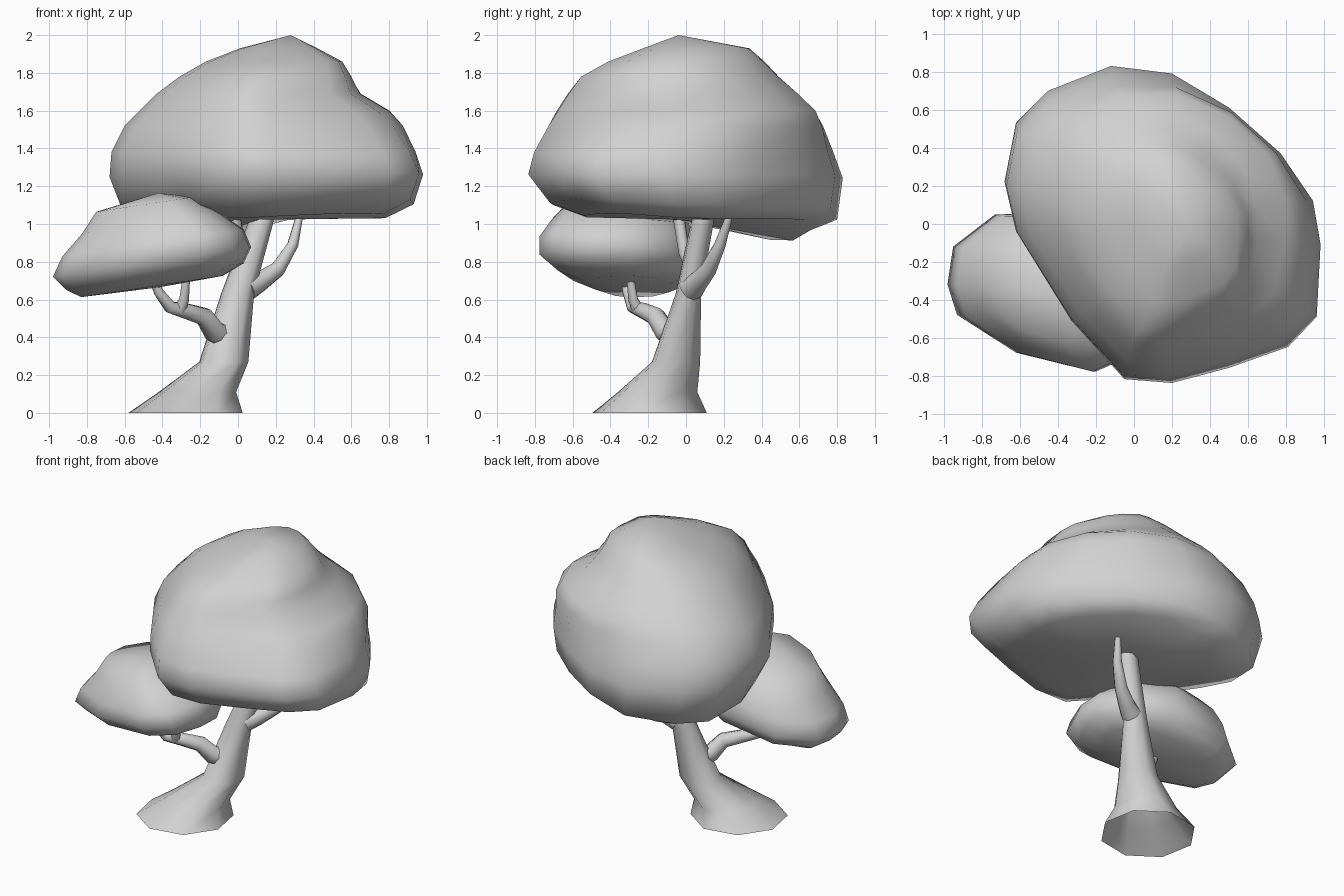
import bpy, bmesh, math

cube = bpy.data.objects.get("Cube")
if cube:
    bpy.data.objects.remove(cube, do_unlink=True)

clay = bpy.data.materials.new("plain grey")
clay.use_nodes = True
clay.diffuse_color = (0.64, 0.64, 0.64, 1)
clay.node_tree.nodes["Principled BSDF"].inputs["Base Color"].default_value = (0.64, 0.64, 0.64, 1)


def smooth(obj):
    """Select one object and smooth it, keeping sharp edges."""
    bpy.ops.object.select_all(action="DESELECT")
    obj.select_set(True)
    bpy.context.view_layer.objects.active = obj
    bpy.ops.object.shade_smooth_by_angle(angle=math.radians(80))


def normalised(outline):
    """Fit an outline to the range -1 to 1 on both axes."""
    spans = [(min(axis), max(axis)) for axis in zip(*outline)]
    return [tuple(2 * (v - low) / (high - low) - 1 for v, (low, high) in zip(point, spans))
            for point in outline]


def loft(name, outline, levels, warp=None):
    """Skin an outline through levels of (z, x low, x high, y low, y high).

    The ends stay open unless the first or last level shrinks to a point."""
    shape = normalised(outline)
    bm = bmesh.new()
    rings = []
    for z, x0, x1, y0, y1 in levels:
        ring = []
        for u, v in shape:
            co = ((x0 + x1) / 2 + u * (x1 - x0) / 2, (y0 + y1) / 2 + v * (y1 - y0) / 2, z)
            ring.append(bm.verts.new(warp(*co) if warp else co))
        rings.append(ring)
    count = len(shape)
    for lower, upper in zip(rings, rings[1:]):
        for i in range(count):
            j = (i + 1) % count
            bm.faces.new((lower[i], lower[j], upper[j], upper[i]))
    bmesh.ops.remove_doubles(bm, verts=bm.verts[:], dist=0.0005)
    bmesh.ops.recalc_face_normals(bm, faces=bm.faces[:])
    mesh = bpy.data.meshes.new(name)
    bm.to_mesh(mesh)
    bm.free()
    obj = bpy.data.objects.new(name, mesh)
    bpy.context.collection.objects.link(obj)
    mesh.materials.append(clay)
    smooth(obj)


def branch(name, points, thick, thin):
    """Tapered tube along a path."""
    curve = bpy.data.curves.new(name, "CURVE")
    curve.dimensions = "3D"
    curve.bevel_depth = 1
    curve.bevel_resolution = 2
    curve.use_fill_caps = True
    spline = curve.splines.new("POLY")
    spline.points.add(len(points) - 1)
    for i, point in enumerate(points):
        spline.points[i].co = (*point, 1)
        spline.points[i].radius = thick + (thin - thick) * i / (len(points) - 1)
    obj = bpy.data.objects.new(name, curve)
    bpy.context.collection.objects.link(obj)
    curve.materials.append(clay)
    bpy.ops.object.select_all(action="DESELECT")
    obj.select_set(True)
    bpy.context.view_layer.objects.active = obj
    bpy.ops.object.convert(target="MESH")
    smooth(bpy.context.object)


# Hollow trunk with a flared, leaning foot
turns = [math.radians(45 * i - 12) for i in range(8)]
loft("trunk", [(math.cos(a), math.sin(a)) for a in turns], [
    (0, -.58, .025, -.495, .11),
    (.11, -.42, -.01, -.36, .06),
    (.27, -.205, .055, -.18, .075),
    (.63, -.09, .085, -.055, .08),
    (1.0, .05, .185, .025, .145),
    (1.1, .09, .2, .05, .155),
    (1.12, .145, .145, .1, .1)])

# Branches
branch("left_branch", [(-.08, -.05, .41), (-.125, -.11, .43), (-.18, -.16, .51),
                       (-.28, -.225, .54), (-.36, -.28, .56), (-.42, -.31, .64),
                       (-.46, -.33, .73)], .068, .018)
branch("left_fork", [(-.31, -.25, .54), (-.285, -.28, .6), (-.27, -.3, .75)], .034, .018)
branch("right_branch", [(.05, .03, .66), (.11, .06, .69), (.21, .12, .76),
                        (.29, .18, .89), (.33, .235, 1.06)], .068, .018)
branch("middle_branch", [(.04, .04, .72), (.01, -.01, .85), (-.02, -.045, 1.08)], .03, .032)

# Main canopy: low at its back right, full at its upper back left, with a dented shoulder
main_outline = [(-.12, .84), (-.45, .71), (-.62, .54), (-.68, .23), (-.62, -.03), (-.33, -.5),
                (-.05, -.81), (.2, -.83), (.5, -.75), (.81, -.64), (.96, -.48), (.98, -.1),
                (.94, .13), (.77, .38), (.5, .62), (.2, .8)]


def clamp(value):
    return min(1, max(0, value))


def main_shape(x, y, z):
    low = clamp((1.3 - z) / .25)
    high = clamp(1 - abs(z - 1.67) / .35)
    sag = .25 * min(.5, max(0, .3 - x)) * clamp((y + .1) / .6)
    corner = max(0, x) * y
    lift = .1 * max(0, -corner)
    bulge = high * corner * (.4 if corner > 0 else .22)
    return x + bulge, y + abs(bulge), z + low * (lift - sag)


loft("main_canopy", main_outline, [
    (1.03, .1, .1, -.02, -.02),
    (1.03, -.32, .78, -.54, .66),
    (1.1, -.6, .93, -.72, .8),
    (1.26, -.68, .98, -.835, .83),
    (1.38, -.67, .945, -.81, .78),
    (1.52, -.6, .885, -.745, .725),
    (1.6, -.52, .81, -.7, .68),
    (1.69, -.43, .66, -.64, .59),
    (1.78, -.31, .61, -.57, .49),
    (1.86, -.17, .555, -.42, .41),
    (1.93, .01, .42, -.23, .33),
    (2.0, .28, .28, -.04, -.04)], main_shape)

# Small canopy, tilted down towards its outer side
small_outline = [(-.3, .06), (-.73, .05), (-.95, -.12), (-.98, -.32), (-.93, -.48), (-.62, -.68),
                 (-.2, -.78), (-.02, -.7), (.06, -.5), (.07, -.3), (-.05, -.08)]
loft("small_canopy", small_outline, [
    (.66, -.42, -.42, -.35, -.35),
    (.67, -.83, -.08, -.53, -.08),
    (.72, -.91, .03, -.68, .02),
    (.8, -.98, .07, -.775, .06),
    (.9, -.93, .03, -.775, .05),
    (1.0, -.83, -.09, -.71, .01),
    (1.11, -.75, -.24, -.62, -.1),
    (1.16, -.42, -.42, -.38, -.38)], lambda x, y, z: (x, y, z + .15 * (x + .45)))
